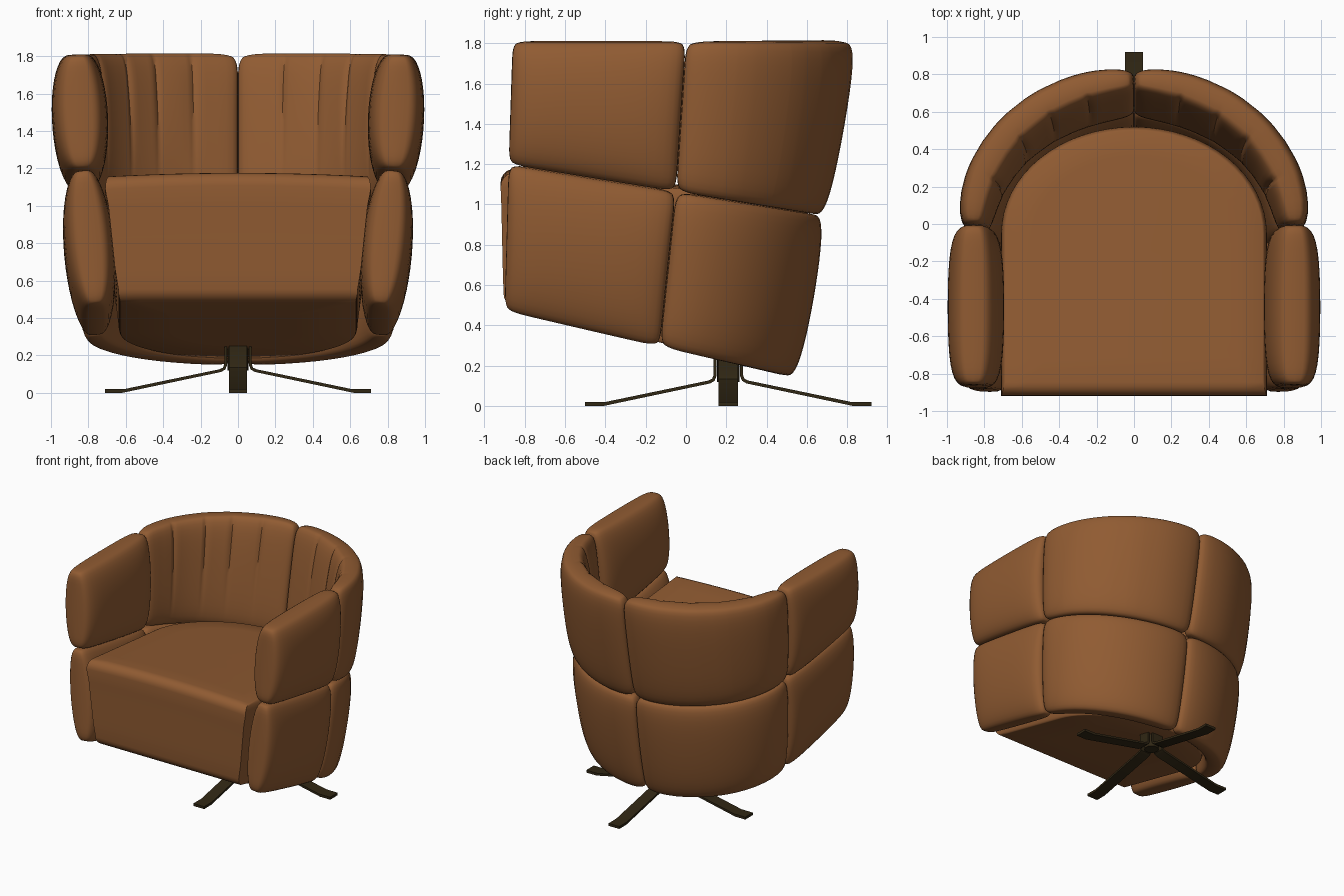
import bpy, bmesh, math
from mathutils import Vector

cube = bpy.data.objects.get("Cube")
if cube:
    bpy.data.objects.remove(cube, do_unlink=True)


def material(name, rgb, rough):
    m = bpy.data.materials.new(name)
    m.use_nodes = True
    m.diffuse_color = (*rgb, 1)
    bsdf = m.node_tree.nodes["Principled BSDF"]
    bsdf.inputs["Base Color"].default_value = (*rgb, 1)
    bsdf.inputs["Roughness"].default_value = rough
    return m


leather = material("tan leather", (0.28, 0.105, 0.032), 0.6)
metal = material("dark bronze", (0.03, 0.02, 0.007), 0.5)


def finish(name, bm, mat, angle):
    bmesh.ops.remove_doubles(bm, verts=bm.verts, dist=1e-5)
    bmesh.ops.recalc_face_normals(bm, faces=bm.faces)
    me = bpy.data.meshes.new(name)
    bm.to_mesh(me)
    bm.free()
    ob = bpy.data.objects.new(name, me)
    bpy.context.collection.objects.link(ob)
    me.materials.append(mat)
    bpy.ops.object.select_all(action='DESELECT')
    ob.select_set(True)
    bpy.context.view_layer.objects.active = ob
    bpy.ops.object.shade_smooth_by_angle(angle=math.radians(angle))
    return ob


def mix(a, b, t):
    return a + (b - a) * t


# Shell middle surface at the bottom, the seam and the top:
# half width, front y, side seam y, back y, height at y=0, height slope
LEVELS = [(0.76, -0.90, -0.13, 0.48, 0.265, -0.233),
          (0.83, -0.88, -0.05, 0.62, 1.056, -0.164),
          (0.86, -0.86, 0.00, 0.775, 1.81, 0.0)]


def shell(kind, row, u, v):
    w, front, side, back, z, slope = [mix(a, b, v) for a, b in zip(LEVELS[row], LEVELS[row + 1])]
    if kind == "arm":
        x, y = w, mix(front, side, u)
    else:
        a = u * math.pi / 2
        x, y = w * math.cos(a), side + (back - side) * math.sin(a)
    return Vector((x, y, z + slope * y))


HALF = [0.15, 0.3, 0.45, 0.6, 0.72, 0.82, 0.9, 0.95, 0.98, 0.995, 1]
STEPS = [-s for s in reversed(HALF)] + [0] + HALF
FLUTES = [0.22, 0.45, 0.62, 0.8]


def edge(s):
    return max(0, 1 - abs(s) ** 5) ** 0.2


def panel(name, kind, row, thick, crown, side):
    """Puffy upholstered panel: two grids that meet along the rim."""
    us = list(STEPS)
    fluted = kind == "back" and row == 1
    if fluted:
        us += [2 * (f + d) - 1 for f in FLUTES for d in (-0.03, -0.012, 0, 0.012, 0.03)]
        us.sort()
    bm = bmesh.new()
    e = 0.01
    for face in (1, -1):
        grid = []
        for s in us:
            line = []
            for r in STEPS:
                # round the panel corners a little
                u = (s * (1 - 0.04 * abs(r) ** 16) + 1) / 2
                v = (r * (1 - 0.04 * abs(s) ** 16) + 1) / 2
                p = shell(kind, row, u, v)
                du = shell(kind, row, u + e, v) - shell(kind, row, u - e, v)
                dv = shell(kind, row, u, v + e) - shell(kind, row, u, v - e)
                n = du.cross(dv).normalized()
                h = thick * edge(s) * edge(r)
                h *= (1 - crown * r * r) * (1 - 0.12 * s * s)
                if fluted and face < 0:
                    dip = sum(math.exp(-((u - f) / 0.013) ** 2) for f in FLUTES)
                    h *= 1 - 0.16 * dip * min(1, max(0, v * 1.4 - 0.1))
                p = p + n * h * face
                line.append(bm.verts.new((p.x * side, p.y, p.z)))
            grid.append(line)
        for a, b in zip(grid, grid[1:]):
            for j in range(len(a) - 1):
                bm.faces.new((a[j], b[j], b[j + 1], a[j + 1]))
    finish(name, bm, leather, 50)


for side, label in ((1, "left"), (-1, "right")):
    panel(f"upper_arm_{label}", "arm", 1, 0.15, 0.32, side)
    panel(f"lower_arm_{label}", "arm", 0, 0.135, 0.35, side)
    panel(f"upper_back_{label}", "back", 1, 0.11, 0.15, side)
    panel(f"lower_back_{label}", "back", 0, 0.11, 0.2, side)


# Seat: D-shaped block with rounded rims, tilted top and bottom
def seat_outline(k, inset, scale):
    w = mix(0.64, 0.71, k) - inset * 0.3
    front = mix(-0.905, -0.92, k) + inset
    side, back = mix(-0.13, -0.05, k), mix(0.45, 0.52, k) - inset * 0.3
    pts = [(mix(-w, w, i / 12), front) for i in range(13)]
    pts += [(w, mix(front, side, i / 8)) for i in range(1, 8)]
    for i in range(33):
        a = math.pi * i / 32
        pts.append((w * math.cos(a), side + (back - side) * math.sin(a)))
    pts += [(-w, mix(side, front, i / 8)) for i in range(1, 8)]
    return [(x * scale, (y + 0.2) * scale - 0.2) for x, y in pts]


def seat_ring(bm, k, inset, scale, lift):
    ring = []
    for x, y in seat_outline(k, inset, scale):
        low = 0.285 - 0.233 * y
        high = 1.075 - 0.096 * y + 0.02 * (1 - (x / 0.71) ** 2)
        ring.append(bm.verts.new((x, y, mix(low, high, k) + lift)))
    return ring


bm = bmesh.new()
rings = [seat_ring(bm, 0, 0.06, s, 0) for s in (0.02, 0.5)]
for i in range(6):
    a = math.pi / 2 * i / 5
    rings.append(seat_ring(bm, 0, 0.06 * (1 - math.sin(a)), 1, 0.06 * (1 - math.cos(a))))
rings += [seat_ring(bm, k, 0, 1, 0) for k in (0.25, 0.5, 0.75)]
for i in range(6):
    a = math.pi / 2 * i / 5
    rings.append(seat_ring(bm, 1, 0.075 * (1 - math.cos(a)), 1, -0.075 * (1 - math.sin(a))))
rings += [seat_ring(bm, 1, 0.075, s, 0) for s in (0.8, 0.5, 0.25, 0.02)]
for a, b in zip(rings, rings[1:]):
    for j in range(len(a)):
        k = (j + 1) % len(a)
        bm.faces.new((a[j], a[k], b[k], b[j]))
bm.faces.new(rings[0])
bm.faces.new(rings[-1])
finish("seat", bm, leather, 50)

# Swivel base: four bent flat bars around a hub
BASE_Y = 0.21
LEG = [(0.058, 0.25), (0.058, 0.15), (0.068, 0.125), (0.09, 0.112), (0.62, 0), (0.71, 0),
       (0.71, 0.02), (0.61, 0.02), (0.1, 0.126), (0.08, 0.135), (0.073, 0.155), (0.073, 0.25)]
for i, label in enumerate(("left", "back", "right", "front")):
    bm = bmesh.new()
    prof = bm.faces.new([bm.verts.new((r, -0.048, z)) for r, z in LEG])
    ext = bmesh.ops.extrude_face_region(bm, geom=[prof])
    moved = [g for g in ext["geom"] if isinstance(g, bmesh.types.BMVert)]
    bmesh.ops.translate(bm, verts=moved, vec=(0, 0.096, 0))
    leg = finish(f"base_leg_{label}", bm, metal, 30)
    leg.location.y = BASE_Y
    leg.rotation_euler.z = i * math.pi / 2

bm = bmesh.new()
bmesh.ops.create_cone(bm, cap_ends=True, segments=24, radius1=0.055, radius2=0.055, depth=0.13)
hub = finish("base_hub", bm, metal, 30)
hub.location = (0, BASE_Y, 0.185)
